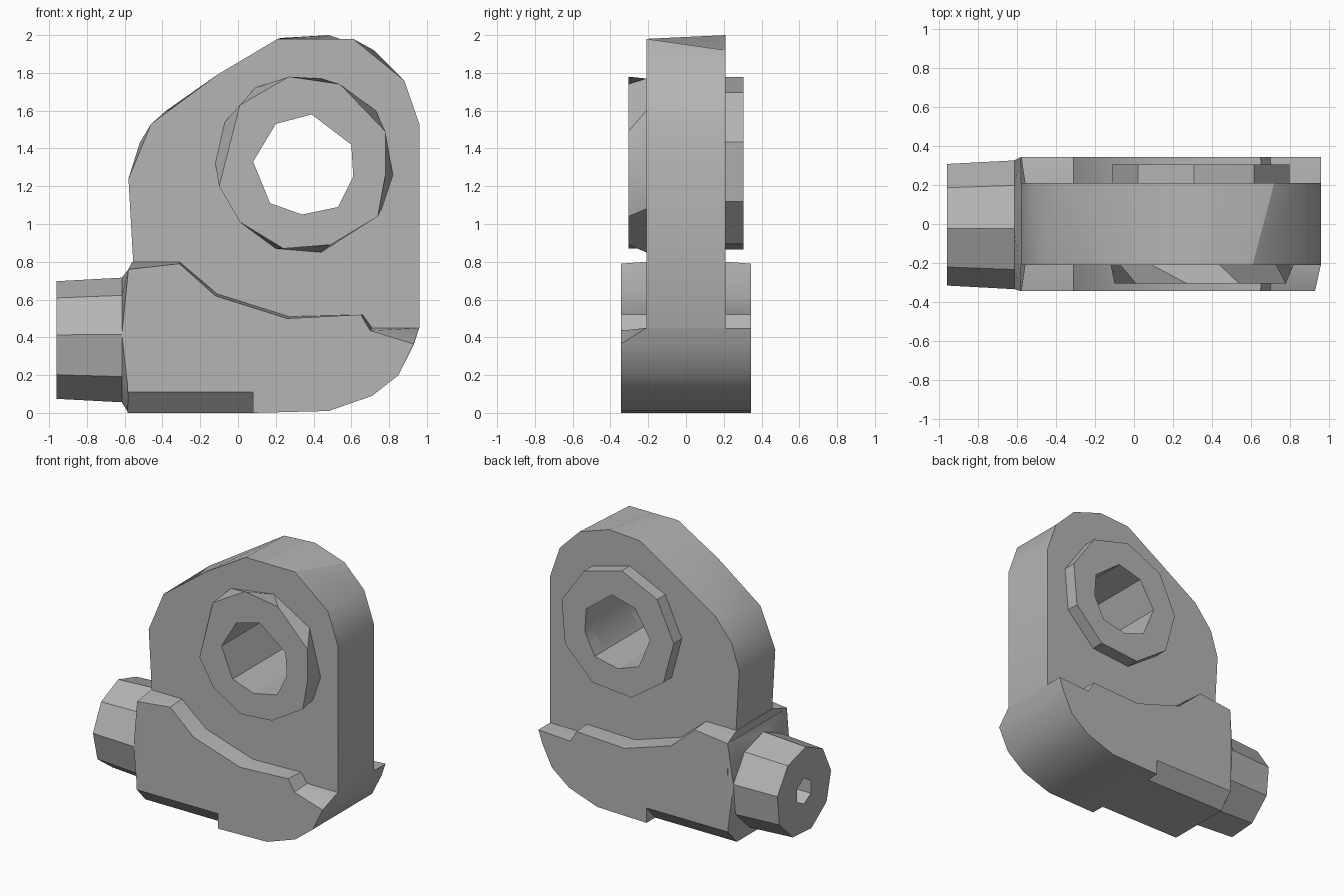
import bpy, bmesh, math
from mathutils import Vector

if "Cube" in bpy.data.objects:
    bpy.data.objects.remove(bpy.data.objects["Cube"], do_unlink=True)

grey = bpy.data.materials.new("plain grey")
grey.use_nodes = True
grey.diffuse_color = (0.46, 0.46, 0.46, 1)
grey.node_tree.nodes["Principled BSDF"].inputs["Base Color"].default_value = grey.diffuse_color


def finish(bm, name):
    bmesh.ops.recalc_face_normals(bm, faces=bm.faces)
    mesh = bpy.data.meshes.new(name)
    bm.to_mesh(mesh)
    bm.free()
    mesh.materials.append(grey)
    obj = bpy.data.objects.new(name, mesh)
    bpy.context.collection.objects.link(obj)
    return obj


def loft(name, sections):
    """Bridge matching closed outlines and cap both ends."""
    bm = bmesh.new()
    rows = [[bm.verts.new(p) for p in s] for s in sections]
    n = len(rows[0])
    for a, b in zip(rows, rows[1:]):
        for i in range(n):
            j = (i + 1) % n
            bm.faces.new((a[i], a[j], b[j], b[i]))
    bm.faces.new(rows[0])
    bm.faces.new(rows[-1])
    return finish(bm, name)


def at_y(outline, y):
    return [(x, y, z) for x, z in outline]


def circle(sides, radius, start):
    steps = [math.radians(start) + math.tau * i / sides for i in range(sides)]
    return [(radius * math.cos(a), radius * math.sin(a)) for a in steps]


def x_ring(x, radius, sides=9, start=94):
    return [(x, u, 0.38 + v) for u, v in circle(sides, radius, start)]


def cut(target, cutter):
    mod = target.modifiers.new("cut", "BOOLEAN")
    mod.operation = "DIFFERENCE"
    mod.solver = "EXACT"
    mod.object = cutter
    bpy.context.view_layer.objects.active = target
    bpy.ops.object.modifier_apply(modifier=mod.name)


# Upright plate with a rounded, asymmetric top
foot = [(0.96, 0.45), (0.9, 0.32), (-0.5, 0.4), (-0.555, 0.8), (-0.58, 1.24)]
front_top = [(-0.46, 1.53), (-0.11, 1.79), (0.21, 1.98), (0.41, 1.98),
             (0.61, 1.98), (0.88, 1.76), (0.96, 1.53)]
back_top = [(-0.52, 1.43), (-0.38, 1.6), (0.23, 1.985), (0.48, 2.0),
            (0.72, 1.92), (0.88, 1.76), (0.96, 1.53)]
plate = loft("upright_plate", [at_y(foot + front_top, -0.21),
                               at_y(foot + back_top, 0.21)])

# Raised rings around the bore
ring_front = [(0.01, 1.63), (0.27, 1.78), (0.54, 1.74), (0.78, 1.49), (0.78, 1.26),
              (0.74, 1.04), (0.49, 0.89), (0.24, 0.87), (0.01, 1.01), (-0.1, 1.2)]
ring_root = [(-0.07, 1.54), (0.09, 1.72), (0.44, 1.77), (0.73, 1.6), (0.82, 1.26),
             (0.76, 1.08), (0.44, 0.85), (0.2, 0.87), (0.01, 1.01), (-0.12, 1.32)]
front_ring = loft("front_ring", [at_y(ring_front, -0.305), at_y(ring_root, -0.21)])
ring_back = [(0.35 + u, 1.315 + v) for u, v in circle(9, 0.465, 15)]
back_ring = loft("back_ring", [at_y(ring_back, 0.21), at_y(ring_back, 0.305)])

# Through bore
bore_outline = [(0.08, 1.33), (0.2, 1.53), (0.39, 1.58), (0.6, 1.42),
                (0.61, 1.25), (0.53, 1.09), (0.34, 1.05), (0.17, 1.11)]
bore = loft("bore_cutter", [at_y(bore_outline, -0.5), at_y(bore_outline, 0.5)])
for part in (plate, front_ring, back_ring):
    cut(part, bore)

# Wide base with a stepped top edge
under = [(0.85, 0.2), (0.71, 0.09), (0.48, 0.01), (0.08, 0), (-0.585, 0)]
steps_outer = [(-0.58, 0.76), (-0.31, 0.79), (-0.12, 0.62), (0.26, 0.5),
               (0.65, 0.52), (0.7, 0.435)]
steps_inner = [(-0.56, 0.8), (-0.31, 0.8), (-0.11, 0.63), (0.27, 0.51),
               (0.66, 0.52), (0.71, 0.45)]
front_corner = [(0.93, 0.365), (0.925, 0.355)]
back_corner = [(0.96, 0.45), (0.93, 0.36)]
base = loft("base", [at_y(under + steps_outer + front_corner, -0.345),
                     at_y(under + steps_inner + back_corner, -0.21),
                     at_y(under + steps_inner + back_corner, 0.21),
                     at_y(under + steps_outer + back_corner, 0.345)])

# Bevels along the lower long edges of the base
cutters = [bore]
for side in (-1, 1):
    tri = [(side * 0.225, -0.02), (side * 0.365, 0.132), (side * 0.365, -0.02)]
    wedge = loft("bevel_cutter", [[(x, y, z) for y, z in tri] for x in (-0.8, 0.08)])
    cut(base, wedge)
    cutters.append(wedge)

# Faceted collar blending the base end into the round stub
bm = bmesh.new()
end = [(s * y, z) for s in (-1, 1) for y, z in ((0.245, 0), (0.345, 0.11), (0.345, 0.76))]
points = [(-0.58, y, z) for y, z in end] + x_ring(-0.615, 0.337)
for p in points:
    bm.verts.new(Vector(p))
bmesh.ops.convex_hull(bm, input=bm.verts)
collar = finish(bm, "collar")

# Tapered stub with a blind hexagonal socket
stub = loft("stub", [x_ring(-0.96, 0.318), x_ring(-0.61, 0.337)])
socket = loft("socket_cutter", [x_ring(-1.1, 0.095, 6, 90), x_ring(-0.72, 0.095, 6, 90)])
cut(stub, socket)
cutters.append(socket)

for c in cutters:
    bpy.data.objects.remove(c, do_unlink=True)

# Soft shading over shallow facets only
for part in (plate, front_ring, back_ring, base, collar, stub):
    bpy.ops.object.select_all(action="DESELECT")
    part.select_set(True)
    bpy.context.view_layer.objects.active = part
    bpy.ops.object.shade_smooth_by_angle(angle=math.radians(30))
